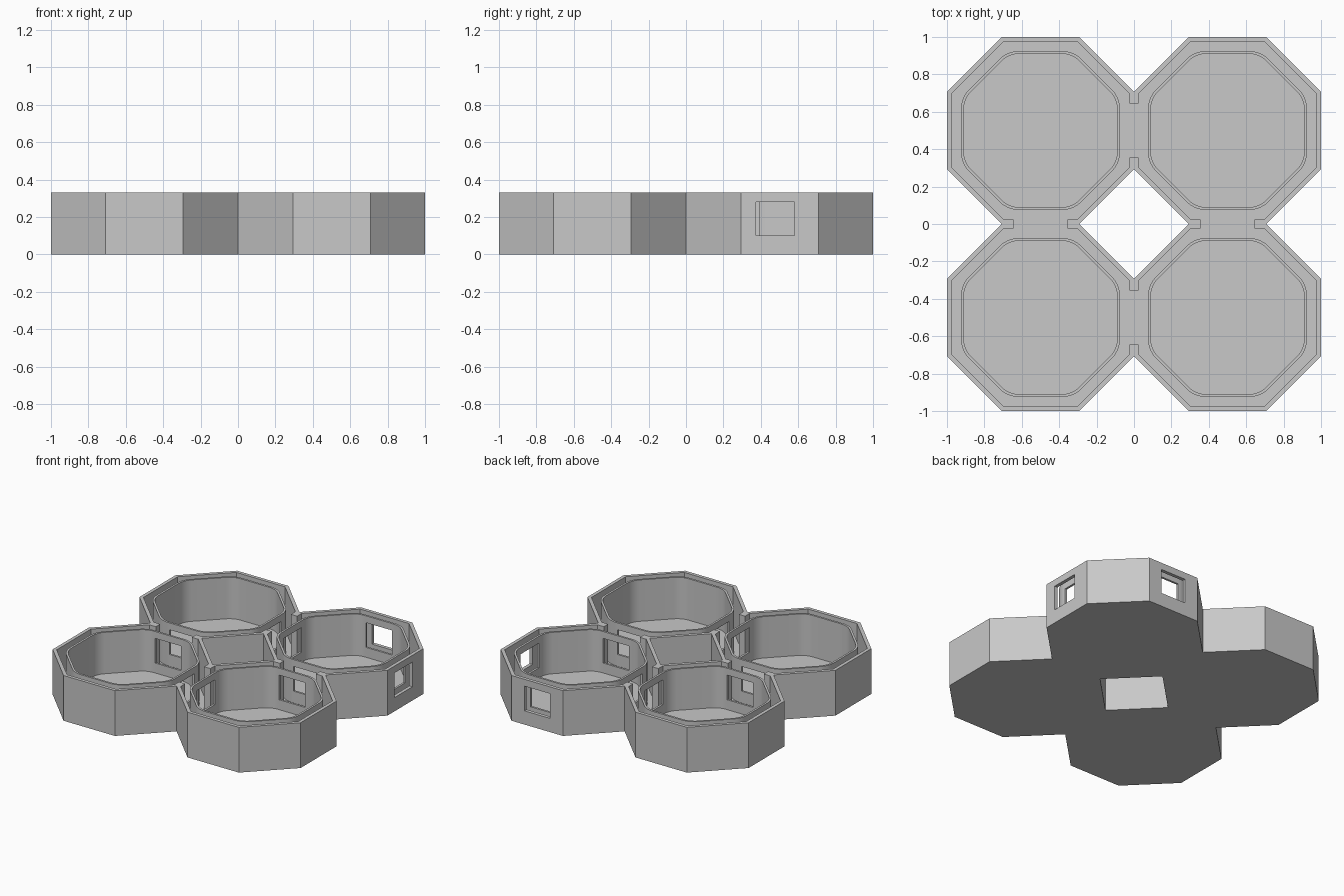
import bpy
import math
from mathutils import Vector

if "Cube" in bpy.data.objects:
    bpy.data.objects.remove(bpy.data.objects["Cube"], do_unlink=True)

HEIGHT = 0.33
BASE = 0.015       # tray floor thickness
CUP_FLOOR = 0.028

grey = bpy.data.materials.new("light_grey")
grey.use_nodes = True
grey.diffuse_color = (0.58, 0.58, 0.58, 1)
grey.node_tree.nodes["Principled BSDF"].inputs["Base Color"].default_value = (0.58, 0.58, 0.58, 1)


def octagon(center, apothem, fillet=0.0, steps=8):
    """Octagon outline with flat sides on the axes and optional rounded corners."""
    points = []
    for i in range(8):
        mid = math.radians(45 * i + 22.5)
        corner = Vector((math.cos(mid), math.sin(mid)))
        if not fillet:
            points.append(center + corner * apothem / math.cos(math.pi / 8))
            continue
        pivot = center + corner * (apothem - fillet) / math.cos(math.pi / 8)
        for k in range(steps + 1):
            a = mid + math.pi / 4 * (k / steps - 0.5)
            points.append(pivot + Vector((math.cos(a), math.sin(a))) * fillet)
    return points


def prism(name, outline, z0, z1):
    n = len(outline)
    verts = [(p.x, p.y, z) for z in (z0, z1) for p in outline]
    faces = [tuple(reversed(range(n))), tuple(range(n, 2 * n))]
    faces += [(i, (i + 1) % n, n + (i + 1) % n, n + i) for i in range(n)]
    mesh = bpy.data.meshes.new(name)
    mesh.from_pydata(verts, [], faces)
    mesh.materials.append(grey)
    obj = bpy.data.objects.new(name, mesh)
    bpy.context.collection.objects.link(obj)
    return obj


def box(x0, x1, y0, y1, z0, z1):
    corners = [Vector(c) for c in ((x0, y0), (x1, y0), (x1, y1), (x0, y1))]
    return prism("cutter", corners, z0, z1)


def wall_box(center, axis, sign, near, far, width, z0, z1, shift=0.0):
    """Box crossing the wall that faces along one axis of a cell."""
    a, b = sorted((center[axis] + sign * near, center[axis] + sign * far))
    c = center[1 - axis] + shift
    if axis == 0:
        return box(a, b, c - width / 2, c + width / 2, z0, z1)
    return box(c - width / 2, c + width / 2, a, b, z0, z1)


def cut(obj, cutter):
    cutter.hide_render = True
    bpy.context.view_layer.objects.active = obj
    mod = obj.modifiers.new("cut", "BOOLEAN")
    mod.operation = "DIFFERENCE"
    mod.solver = "EXACT"
    mod.object = cutter
    bpy.ops.object.modifier_apply(modifier=mod.name)
    bpy.data.objects.remove(cutter, do_unlink=True)


for sx, sy, label in ((1, 1, "back_left"), (-1, 1, "back_right"),
                      (1, -1, "front_left"), (-1, -1, "front_right")):
    center = Vector((sx * 0.5, sy * 0.5))

    # Outer tray: thin octagonal wall on a flat base
    tray = prism(label + "_tray", octagon(center, 0.5), 0, HEIGHT)
    cut(tray, prism("cutter", octagon(center, 0.475), BASE, HEIGHT + 0.1))

    # Round-cornered cup standing inside the tray with a gap around it
    cup = prism(label + "_cup", octagon(center, 0.425, 0.15), BASE / 2, HEIGHT)
    cut(cup, prism("cutter", octagon(center, 0.41, 0.135), CUP_FLOOR, HEIGHT + 0.1))

    # Wide notches in the tray and windows in the cup toward the neighbours
    for axis, s in ((0, sx), (1, sy)):
        cut(tray, wall_box(center, axis, -s, 0.46, 0.55, 0.29, BASE, HEIGHT + 0.1))
        cut(cup, wall_box(center, axis, -s, 0.38, 0.45, 0.21, 0.1, 0.28))

    # Outside windows through both walls of one corner cell
    if label == "back_left":
        for axis, shift in ((0, -0.022), (1, 0.0)):
            cut(tray, wall_box(center, axis, 1, 0.46, 0.55, 0.205, 0.1, 0.28, shift))
            cut(cup, wall_box(center, axis, 1, 0.38, 0.45, 0.21, 0.1, 0.28))

    # Smooth only the rounded cup corners
    bpy.ops.object.select_all(action="DESELECT")
    cup.select_set(True)
    bpy.context.view_layer.objects.active = cup
    bpy.ops.object.shade_smooth_by_angle(angle=math.radians(30))
    cup.select_set(False)
